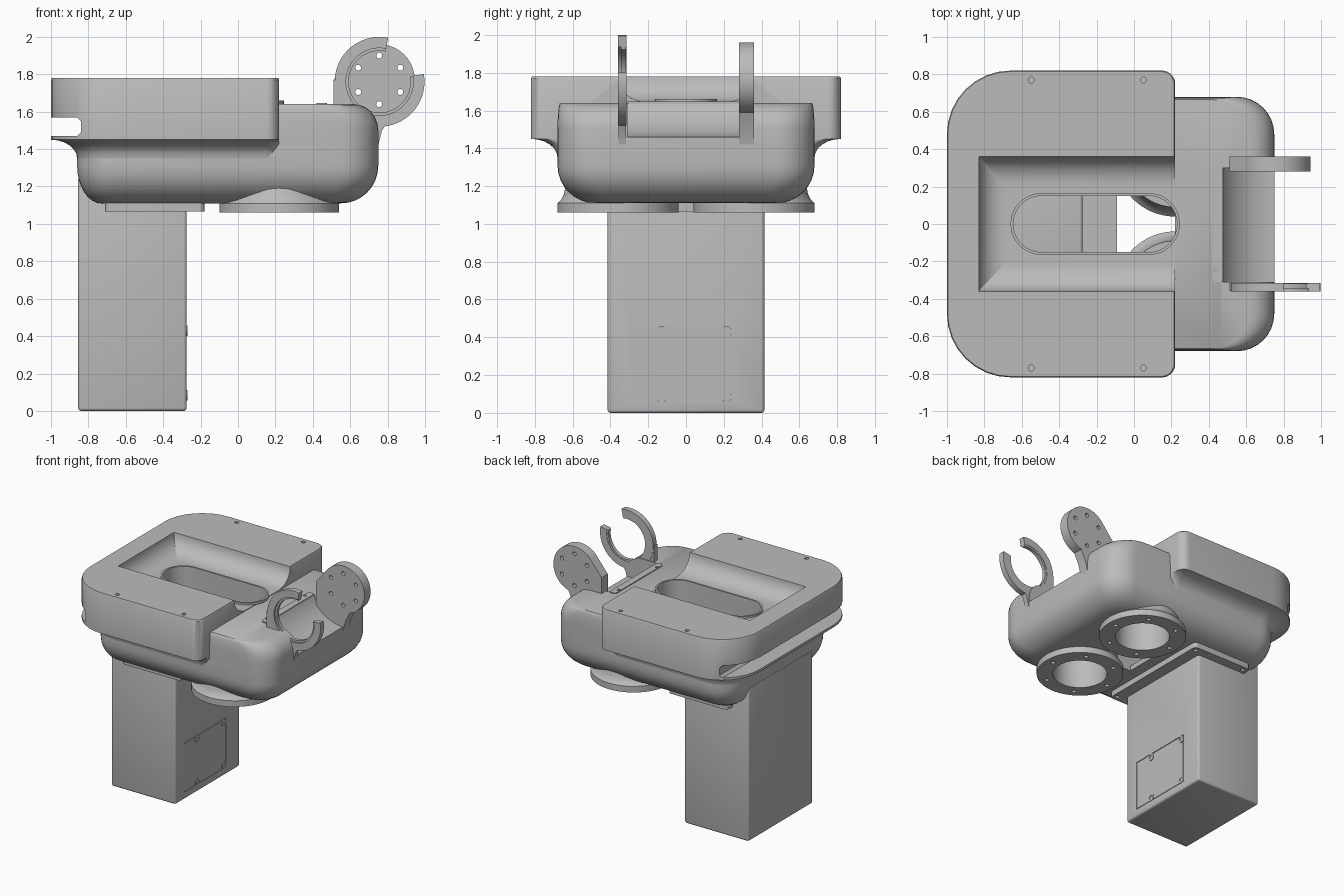
import bpy, bmesh
from math import sin, cos, pi, radians

if "Cube" in bpy.data.objects:
    bpy.data.objects.remove(bpy.data.objects["Cube"])

grey = bpy.data.materials.new("light grey")
grey.use_nodes = True
grey.diffuse_color = (0.5, 0.5, 0.5, 1)
grey.node_tree.nodes["Principled BSDF"].inputs["Base Color"].default_value = (0.5, 0.5, 0.5, 1)


def loft(name, rings):
    """Skin a stack of equal-length point rings and cap both ends."""
    bm = bmesh.new()
    vs = [[bm.verts.new(p) for p in ring] for ring in rings]
    n = len(vs[0])
    for a, b in zip(vs, vs[1:]):
        for i in range(n):
            j = (i + 1) % n
            bm.faces.new((a[i], a[j], b[j], b[i]))
    bm.faces.new(vs[0][::-1])
    bm.faces.new(vs[-1])
    bmesh.ops.recalc_face_normals(bm, faces=bm.faces)
    me = bpy.data.meshes.new(name)
    bm.to_mesh(me)
    bm.free()
    me.materials.append(grey)
    ob = bpy.data.objects.new(name, me)
    bpy.context.collection.objects.link(ob)
    return ob


def prism(name, pts, a, b, axis="z"):
    """Extrude a 2D outline between a and b along an axis."""
    place = {"x": lambda u, v, t: (t, u, v),
             "y": lambda u, v, t: (u, t, v),
             "z": lambda u, v, t: (u, v, t)}[axis]
    return loft(name, [[place(u, v, t) for u, v in pts] for t in (a, b)])


def arc(cx, cy, r, a0, a1, n=24):
    return [(cx + r * cos(radians(a0 + (a1 - a0) * i / n)),
             cy + r * sin(radians(a0 + (a1 - a0) * i / n))) for i in range(n + 1)]


def circle(cx, cy, r, n=48):
    return arc(cx, cy, r, 0, 360, n)[:-1]


def rounded(x0, x1, hy, rl, rr, n=8):
    """Rounded rectangle with separate radii at its two x ends."""
    return (arc(x1 - rr, hy - rr, rr, 0, 90, n) + arc(x0 + rl, hy - rl, rl, 90, 180, n)
            + arc(x0 + rl, rl - hy, rl, 180, 270, n) + arc(x1 - rr, rr - hy, rr, 270, 360, n))


def layers(name, specs):
    return loft(name, [[(x, y, s[0]) for x, y in rounded(*s[1:])] for s in specs])


def box(name, x0, x1, y0, y1, z0, z1):
    return prism(name, [(x0, y0), (x1, y0), (x1, y1), (x0, y1)], z0, z1)


def cut(ob, *cutters):
    for c in cutters:
        m = ob.modifiers.new("cut", "BOOLEAN")
        m.operation = "DIFFERENCE"
        m.solver = "EXACT"
        m.object = c
        bpy.context.view_layer.objects.active = ob
        bpy.ops.object.modifier_apply(modifier=m.name)
        bpy.data.objects.remove(c)
    return ob


def bevel(ob, width, segments=3):
    m = ob.modifiers.new("bevel", "BEVEL")
    m.width, m.segments = width, segments
    bpy.context.view_layer.objects.active = ob
    bpy.ops.object.modifier_apply(modifier=m.name)


def slot(z0, z1, inset=0.0):
    r = 0.165 - inset
    pts = arc(0.08, 0, r, -90, 90) + arc(-0.495, 0, r, 90, 270)
    return prism("slot", pts, z0, z1)


# rounded body with softened underside and sloping shoulder
specs = []
for i in range(9):
    a = i / 8 * pi / 2
    k = 0.2 * (1 - sin(a))
    specs.append((1.11 + 0.2 * (1 - cos(a)), -0.86 + 0.65 * k, 0.75 - k, 0.68 - k,
                  0.2 - 0.6 * k, 0.2 - 0.4 * k))
specs += [(1.40, -0.86, 0.75, 0.68, 0.2, 0.2), (1.42, -0.80, 0.75, 0.68, 0.2, 0.2)]
for i in range(7):
    a = i / 6 * pi / 2
    specs.append((1.50 + 0.14 * sin(a), -0.80, 0.62 + 0.13 * cos(a),
                  0.665 + 0.015 * cos(a), 0.2, 0.2))
body = layers("body", specs)
cut(body, slot(1.15, 1.8, 0.015),
    box("floor_opening", -0.09, 0.22, -0.15, 0.15, 1.0, 1.3),
    prism("hinge_scoop", circle(0.76, 1.78, 0.32, 96), -0.31, 0.3, "y"))
for s in (1, -1):
    cut(body, prism("pocket", circle(0.22, s * 0.36, 0.2), 1.0, 1.4))

# upper deck with a coved underside
specs = []
for i in range(7):
    a = i / 6 * pi / 2
    k = 0.14 * (1 - cos(a))
    specs.append((1.35 + 0.1 * sin(a), -0.86 - k, 0.22, 0.68 + k, 0.2 + k, 0.07))
specs += [(1.77, -1, 0.22, 0.82, 0.34, 0.07), (1.78, -0.995, 0.215, 0.815, 0.335, 0.07)]
deck = layers("deck", specs)
specs = []
for i in range(9):
    a = i / 8 * pi / 2
    specs.append((1.645 + 0.136 * (1 - cos(a)), -0.69 - 0.14 * sin(a), 0.5,
                  0.21 + 0.15 * sin(a), 0.004, 0.004))
specs.append((1.9,) + specs[-1][1:])
edge_gap = prism("edge_gap", [(-1.1, 1.47), (-0.86, 1.47), (-0.84, 1.49), (-0.84, 1.55),
                              (-0.86, 1.57), (-1.1, 1.57)], -1, 1, "y")
cut(deck, layers("basin", specs), slot(1.2, 1.9, 0.015), edge_gap)
for x in (-0.55, 0.05):
    for s in (1, -1):
        cut(deck, prism("hole", circle(x, s * 0.77, 0.016, 16), 1.74, 1.85))

# raised rim around the slot
cut(slot(1.63, 1.66), slot(1.5, 1.8, 0.015))
bpy.context.view_layer.objects.active.name = "slot_rim"

# mounting rings under the body, flaring up into it
for s, side in ((1, "back"), (-1, "front")):
    profile = [(1.06, 0.32), (1.11, 0.32), (1.13, 0.30), (1.16, 0.285), (1.25, 0.27)]
    ring = loft(side + "_mount_ring",
                [[(x, y, z) for x, y in circle(0.22, s * 0.36, r, 64)] for z, r in profile])
    cut(ring, prism("bore", circle(0.22, s * 0.36, 0.2), 1.0, 1.4))
    for x, y in circle(0.22, s * 0.36, 0.26, 6):
        cut(ring, prism("hole", circle(x, y, 0.016, 16), 1.0, 1.1))

# hollow-looking column, its flange and access hatch
column = box("column", -0.855, -0.275, -0.415, 0.415, 0, 1.25)
bevel(column, 0.016)
cut(column, box("hatch_recess", -0.281, -0.2, -0.30, 0.24, 0.06, 0.46))
box("access_hatch", -0.29, -0.276, -0.295, 0.235, 0.065, 0.455)
for y in (-0.13, 0.215):
    for z in (0.085, 0.43):
        screw = prism("hatch_screw", circle(y, z, 0.028, 24), -0.29, -0.271, "x")
        cut(screw, prism("hole", circle(y, z, 0.016, 16), -0.28, -0.2, "x"))
flange = layers("column_flange", [(z, -0.71, -0.18, 0.49, 0.03, 0.03) for z in (1.065, 1.13)])
for x in (-0.67, -0.215):
    for s in (1, -1):
        cut(flange, prism("hole", circle(x, s * 0.45, 0.015, 16), 1.0, 1.1))

# thin plate beside the hinge scoop
plate = layers("scoop_plate", [(z, 0.42, 0.475, 0.31, 0.025, 0.01) for z in (1.63, 1.647)])
for s in (1, -1):
    cut(plate, prism("hole", circle(0.435, s * 0.245, 0.012, 16), 1.635, 1.7))

# drilled disc on its leg
leg = [(0.51, 1.77), (0.51, 1.48), (0.75, 1.42), (0.77, 1.5), (0.81, 1.56)]
hub = prism("hinge_disc", leg[:4] + arc(0.755, 1.77, 0.19, -73, 138, 48), 0.28, 0.36, "y")
for i in range(6):
    a = radians(30 + 60 * i)
    x, z = 0.755 + 0.13 * cos(a), 1.77 + 0.13 * sin(a)
    cut(hub, prism("hole", circle(x, z, 0.016, 16), 0.2, 0.5, "y"))

# open clip ring on its leg, with a stepped lip
clip = arc(0.757, 1.76, 0.24, 79, 370, 64) + arc(0.757, 1.76, 0.18, 370, 79, 64)
prism("clip_ring", clip, -0.36, -0.315, "y")
lip = arc(0.757, 1.76, 0.2, 79, 370, 64) + arc(0.757, 1.76, 0.165, 370, 79, 64)
prism("clip_lip", lip, -0.345, -0.318, "y")
prism("clip_leg", leg + arc(0.757, 1.76, 0.19, 290, 180), -0.358, -0.317, "y")

# small gussets blending both legs into the body
for y0, y1, name in ((0.35, 0.42, "disc_gusset"), (-0.35, -0.42, "clip_gusset")):
    prism(name, [(y0, 1.4), (y1, 1.4), (y1, 1.46), ((y0 + y1) / 2, 1.51), (y0, 1.58)],
          0.58, 0.74, "x")

bpy.ops.object.select_all(action="DESELECT")
for ob in bpy.context.collection.objects:
    if ob.type == "MESH":
        ob.select_set(True)
        bpy.context.view_layer.objects.active = ob
bpy.ops.object.shade_smooth_by_angle(angle=radians(32))
